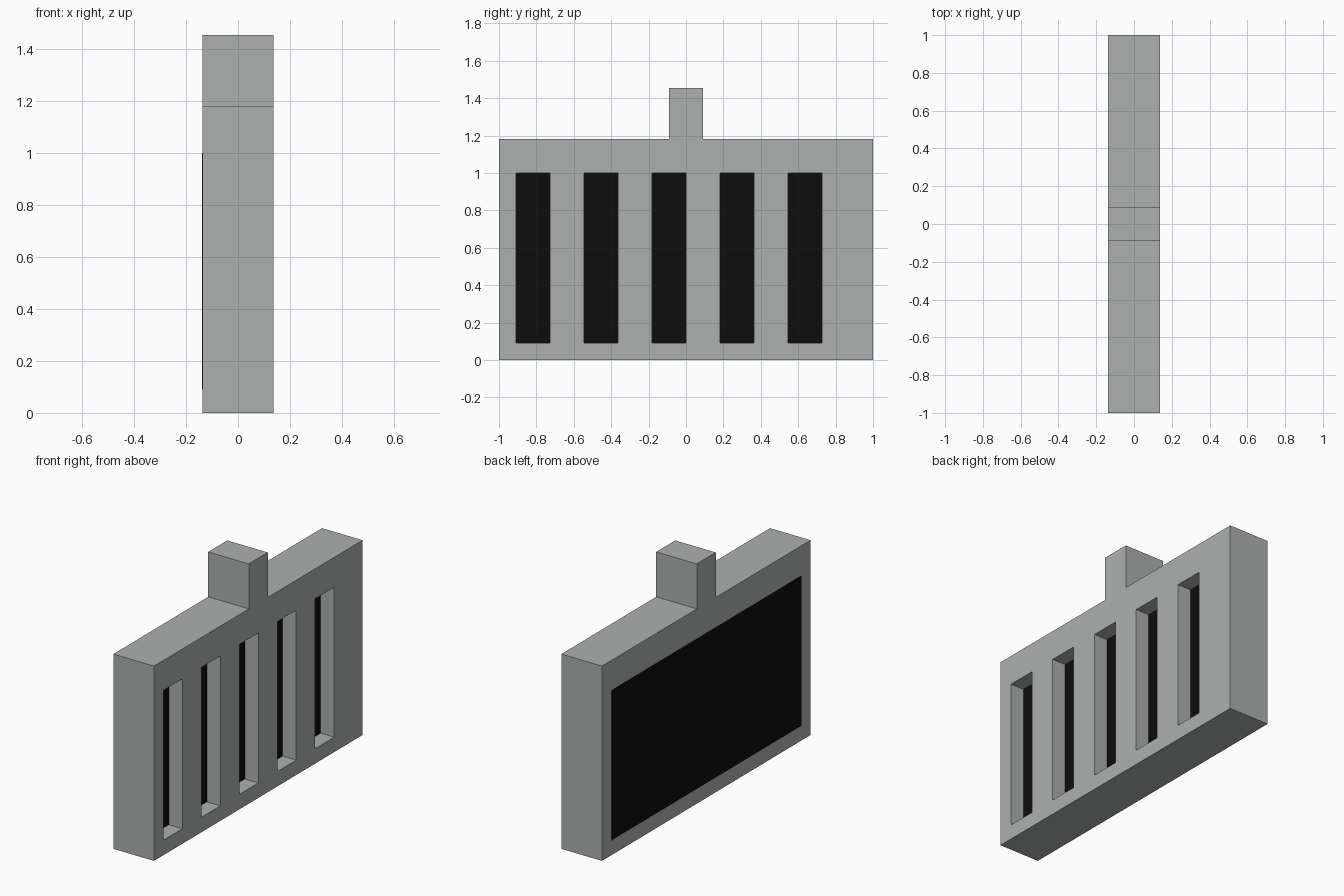
import bpy, bmesh

if "Cube" in bpy.data.objects:
    bpy.data.objects.remove(bpy.data.objects["Cube"])

U = 1 / 11          # design unit
HALF = 1.5 * U      # half thickness of the casing


def material(name, rgb):
    m = bpy.data.materials.new(name)
    m.diffuse_color = (*rgb, 1)
    m.use_nodes = True
    m.node_tree.nodes["Principled BSDF"].inputs["Base Color"].default_value = m.diffuse_color
    return m


def mesh_object(name, bm, *mats):
    bmesh.ops.recalc_face_normals(bm, faces=bm.faces)
    me = bpy.data.meshes.new(name)
    bm.to_mesh(me)
    bm.free()
    ob = bpy.data.objects.new(name, me)
    bpy.context.collection.objects.link(ob)
    for m in mats:
        me.materials.append(m)
    return ob


def add_box(bm, lo, hi):
    verts = bmesh.ops.create_cube(bm, size=1)["verts"]
    for v in verts:
        for i in range(3):
            v.co[i] = lo[i] if v.co[i] < 0 else hi[i]


grey = material("casing grey", (0.42, 0.43, 0.43))
black = material("panel black", (0.004, 0.004, 0.004))

# Casing: slab with a centred top tab, extruded from one outline
outline = [(-11, 0), (11, 0), (11, 13), (1, 13), (1, 16), (-1, 16), (-1, 13), (-11, 13)]
bm = bmesh.new()
face = bm.faces.new([bm.verts.new((-HALF, y * U, z * U)) for y, z in outline])
side = bmesh.ops.extrude_face_region(bm, geom=[face])["geom"]
bmesh.ops.translate(bm, vec=(2 * HALF, 0, 0),
                    verts=[g for g in side if isinstance(g, bmesh.types.BMVert)])
if not face.is_valid or len(bm.faces) < 10:
    bm.faces.new([v for v in bm.verts if v.co.x < 0])
casing = mesh_object("casing", bm, grey, black)

# Slot cutters: five evenly spaced vertical openings
bm = bmesh.new()
for n in range(5):
    y = (-10 + 4 * n) * U
    add_box(bm, (U / 2, y, U), (2 * HALF, y + 2 * U, 11 * U))
cutter = mesh_object("slot_cutter", bm, grey)
cutter.hide_render = True
cut = casing.modifiers.new("slots", 'BOOLEAN')
cut.operation, cut.solver, cut.object = 'DIFFERENCE', 'EXACT', cutter
bpy.context.view_layer.objects.active = casing
bpy.ops.object.modifier_apply(modifier=cut.name)
bpy.data.objects.remove(cutter)

# Slot floors are black, everything else is grey
for p in casing.data.polygons:
    p.material_index = int(p.normal.x > 0.9 and abs(p.center.x - U / 2) < 0.01)

# Back panel: thin black plate on the left side
bm = bmesh.new()
add_box(bm, (-HALF - 0.002, -10 * U, U), (-HALF + 0.002, 10 * U, 11 * U))
mesh_object("back_panel", bm, black)
